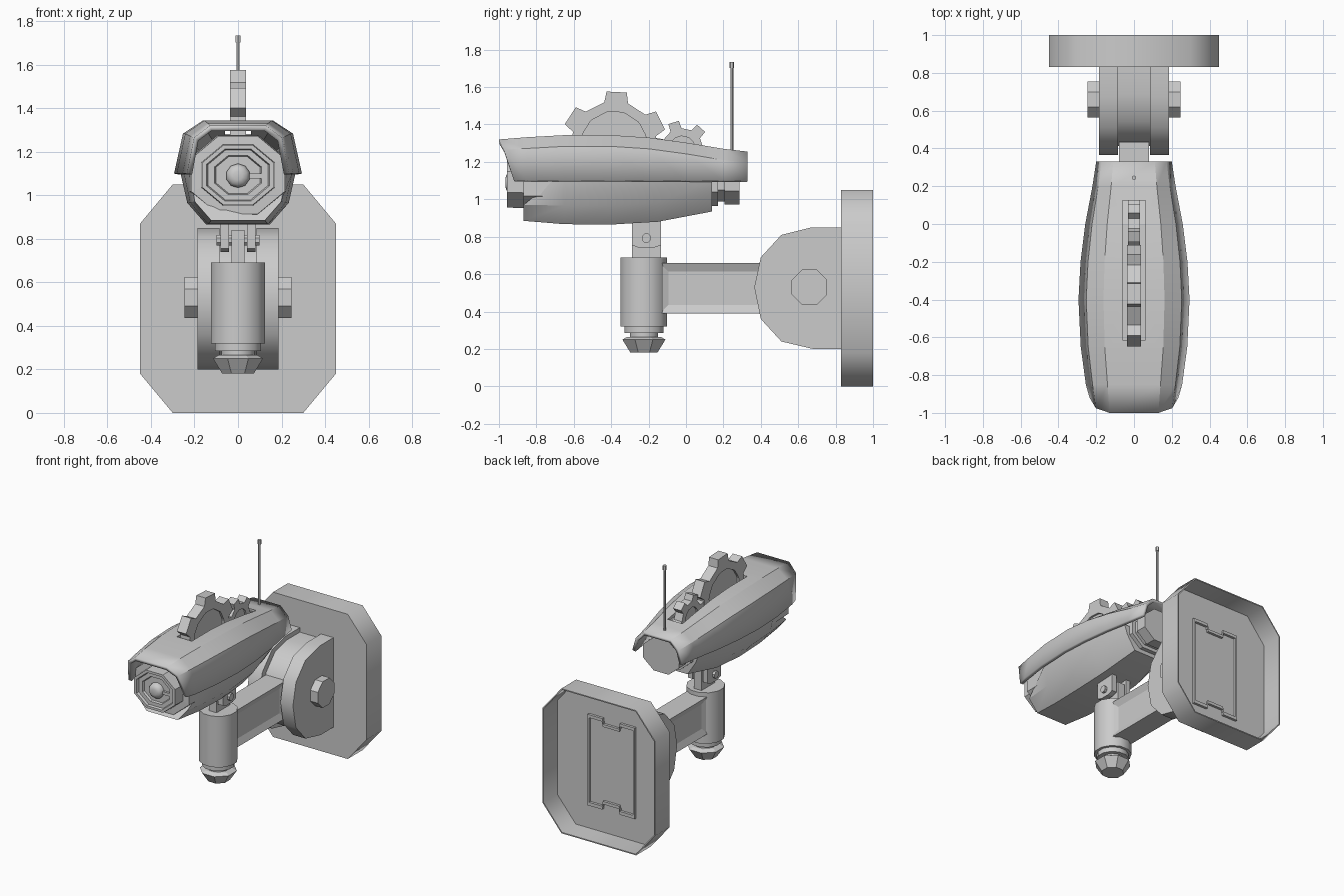
import bpy, bmesh, math

cube = bpy.data.objects.get("Cube")
if cube:
    bpy.data.objects.remove(cube, do_unlink=True)

GREY = (0.6, 0.6, 0.6, 1)
grey = bpy.data.materials.new("plain grey")
grey.use_nodes = True
grey.diffuse_color = GREY
grey.node_tree.nodes["Principled BSDF"].inputs["Base Color"].default_value = GREY


def place(axis, pos, u, v):
    return {"x": (pos, u, v), "y": (u, pos, v), "z": (u, v, pos)}[axis]


def ring(axis, pos, ru, rv, n=8, c=(0, 0)):
    """Polygon with flat sides at distance ru, rv from its centre."""
    k = 1 / math.cos(math.pi / n)
    angles = [(i + 0.5) * math.tau / n for i in range(n)]
    return [place(axis, pos, c[0] + ru * k * math.cos(a), c[1] + rv * k * math.sin(a)) for a in angles]


def outline(axis, pos, pts, scale=1, c=(0, 0)):
    return [place(axis, pos, c[0] + (u - c[0]) * scale, c[1] + (v - c[1]) * scale) for u, v in pts]


def loft(name, rings, closed=True, caps=True, smooth=25):
    """Skin a row of rings with quads."""
    bm = bmesh.new()
    rows = [[bm.verts.new(p) for p in r] for r in rings]
    n = len(rows[0])
    for a, b in zip(rows, rows[1:]):
        for i in range(n if closed else n - 1):
            j = (i + 1) % n
            bm.faces.new((a[i], a[j], b[j], b[i]))
    if closed and caps:
        bm.faces.new(rows[0])
        bm.faces.new(rows[-1])
    if closed:
        bmesh.ops.recalc_face_normals(bm, faces=bm.faces)
    return finish(name, bm, smooth)


def finish(name, bm, smooth=0):
    me = bpy.data.meshes.new(name)
    bm.to_mesh(me)
    bm.free()
    me.materials.append(grey)
    ob = bpy.data.objects.new(name, me)
    bpy.context.collection.objects.link(ob)
    if smooth:
        bpy.ops.object.select_all(action="DESELECT")
        ob.select_set(True)
        bpy.context.view_layer.objects.active = ob
        bpy.ops.object.shade_smooth_by_angle(angle=math.radians(smooth))
    return ob


def box(name, x, y, z):
    pts = [(x[0], y[0]), (x[1], y[0]), (x[1], y[1]), (x[0], y[1])]
    return loft(name, [outline("z", h, pts) for h in z], smooth=0)


# Wall plate: shallow tray with cut corners, open at the back
half = [(0.45, 0.18), (0.45, 0.87), (0.3, 1.05)]
plate = [(0.3, 0)] + half + [(-x, z) for x, z in reversed(half)] + [(-0.3, 0)]
mid = (0, 0.525)
loft("wall_plate", [outline("y", 0.83, plate), outline("y", 1.0, plate),
                    outline("y", 1.0, plate, 0.985, mid), outline("y", 0.842, plate, 0.985, mid)], smooth=55)

# Notched frame on the back of the plate
side = [(0.07, 0.22), (0.07, 0.18), (0.19, 0.18), (0.19, 0.84), (0.07, 0.84), (0.07, 0.8)]
frame = side + [(-x, z) for x, z in reversed(side)]
loft("back_frame", [outline("y", y, frame, s, mid)
                    for y, s in ((0.838, 1), (0.86, 1), (0.86, 0.93), (0.838, 0.93))], caps=False, smooth=0)

# Wall joint: two rounded cheeks around a slightly smaller core
joint = [(0.84, 0.85), (0.67, 0.85), (0.51, 0.81), (0.4, 0.69), (0.365, 0.53),
         (0.4, 0.36), (0.51, 0.24), (0.68, 0.2), (0.84, 0.2)]
for s, label in ((1, "left"), (-1, "right")):
    loft(label + "_joint_cheek", [outline("x", s * x, joint) for x in (0.085, 0.185)], smooth=40)
    loft(label + "_joint_bolt", [ring("x", s * x, 0.095, 0.095, 8, (0.66, 0.53)) for x in (0.18, 0.245)], smooth=0)
loft("joint_core", [outline("x", x, joint, 0.9, (0.84, 0.525)) for x in (-0.085, 0.085)], smooth=40)

# Arm with a recessed panel on each side
arm = box("arm", (-0.08, 0.08), (-0.14, 0.435), (0.39, 0.66))
bm = bmesh.new()
bm.from_mesh(arm.data)
bm.normal_update()
sides = [f for f in bm.faces if abs(f.normal.x) > 0.9]
bmesh.ops.inset_individual(bm, faces=sides, thickness=0.065)
bmesh.ops.translate(bm, verts=list({v for f in sides[:1] for v in f.verts}),
                    vec=(-0.02 * sides[0].normal.x, 0, 0))
bmesh.ops.translate(bm, verts=list({v for f in sides[1:] for v in f.verts}),
                    vec=(-0.02 * sides[1].normal.x, 0, 0))
bm.to_mesh(arm.data)
bm.free()

# Upright post, neck and faceted knob
POST = (0, -0.225)


def turned(name, steps, n, smooth):
    loft(name, [ring("z", z, r, r, n, POST) for z, r in steps], smooth=smooth)


turned("post", [(0.32, 0.124), (0.69, 0.124)], 12, 35)
turned("post_neck", [(0.24, 0.075), (0.285, 0.075), (0.285, 0.105), (0.325, 0.105)], 12, 35)
turned("post_knob", [(0.18, 0.072), (0.25, 0.115), (0.265, 0.09)], 8, 0)

# Tilt hinge under the head
tab = [(-0.288, 0.9), (-0.288, 0.755), (-0.25, 0.74), (-0.175, 0.74), (-0.135, 0.755), (-0.135, 0.9)]
box("hinge_tongue", (-0.03, 0.03), (-0.288, -0.135), (0.68, 0.84))
for s, label in ((1, "left"), (-1, "right")):
    loft(label + "_hinge_cheek", [outline("x", s * x, tab) for x in (0.042, 0.08)], smooth=0)
    loft(label + "_hinge_screw", [ring("x", s * x, 0.024, 0.024, 8, (-0.212, 0.793))
                                  for x in (0.02, 0.098)], smooth=0)

# Core of the head, stepped front and rear
core = [(-0.925, 0.05), (-0.925, 0.085), (-0.94, 0.09), (-0.94, 0.115), (-0.957, 0.12), (-0.957, 0.137),
        (-0.87, 0.14), (-0.868, 0.18), (-0.7, 0.185), (-0.4, 0.185), (0.0, 0.165), (0.14, 0.13),
        (0.17, 0.13), (0.17, 0.106), (0.205, 0.106), (0.205, 0.12), (0.285, 0.12)]
loft("head_core", [ring("y", y, 1.2 * r, r, 8, (0, 1.093)) for y, r in core], smooth=0)
loft("lens", [ring("y", y, r, r, 10, (0, 1.09)) for y, r in
              ((-0.9, 0.053), (-0.94, 0.053), (-0.96, 0.04), (-0.966, 0.02))], smooth=50)
box("lens_tab", (0.05, 0.115), (-0.94, -0.92), (1.078, 1.1))


def section(hw, fracs, zs, ys):
    """Half profile from the rim to the ridge, mirrored across x."""
    left = [(-hw * f, y, z) for f, y, z in zip(fracs, ys, zs)]
    return left + [(-x, y, z) for x, y, z in reversed(left)]


# Lower hull
hull = [section(0.225, (1, 0.88, 0.55), (1.1, 0.97, 0.885), (-0.71, -0.868, -0.87))]
for y, hw, zb in ((-0.65, 0.25, 0.867), (-0.4, 0.265, 0.865), (-0.15, 0.255, 0.88), (0.14, 0.2, 0.935)):
    hull.append(section(hw, (1, 0.88, 0.55), (1.105, zb + 0.1, zb), (y,) * 3))
loft("head_hull", hull, smooth=28)

# Lid shell with a slanted front
lid = [section(0.235, (1, 0.86, 0.55), (1.1, 1.265, 1.32), (-0.92, -0.975, -1))]
for y, hw, zt in ((-0.85, 0.255, 1.332), (-0.65, 0.282, 1.343), (-0.4, 0.294, 1.343),
                  (-0.2, 0.283, 1.33), (0.0, 0.258, 1.303), (0.2, 0.22, 1.27), (0.33, 0.2, 1.255)):
    lid.append(section(hw, (1, 0.86, 0.55), (1.1, zt - 0.06, zt), (y,) * 3))
shell = loft("head_lid", lid, closed=False, smooth=28)
solid = shell.modifiers.new("thickness", "SOLIDIFY")
solid.thickness = 0.025
solid.offset = -1

# Slot in the lid for the gears
cutter = box("slot_cutter", (-0.06, 0.06), (-0.615, 0.125), (1.2, 1.5))
cutter.hide_render = True
cutter.hide_set(True)
cutter.display_type = "WIRE"
cut = shell.modifiers.new("slot", "BOOLEAN")
cut.operation = "DIFFERENCE"
cut.solver = "EXACT"
cut.object = cutter


def gear(name, c, root, tip, hub, width, phase, teeth=6):
    outer, inner = [], []
    for i in range(teeth):
        for off, r in ((-16, root), (-11, tip), (11, tip), (16, root)):
            a = math.radians(phase + off + i * 360 / teeth)
            outer.append((c[0] + r * math.cos(a), c[1] + r * math.sin(a)))
            inner.append((c[0] + hub * math.cos(a), c[1] + hub * math.sin(a)))
    w, d = width, width * 0.6
    loft(name, [outline("x", x, p) for x, p in
                ((d, inner), (w, inner), (w, outer), (-w, outer), (-w, inner), (-d, inner))], smooth=0)


gear("large_gear", (-0.385, 1.295), 0.23, 0.284, 0.175, 0.037, 87)
gear("small_gear", (-0.02, 1.268), 0.112, 0.153, 0.07, 0.032, 48)

# Antenna
for name, r, z in (("antenna_rod", 0.007, (1.25, 1.71)), ("antenna_tip", 0.011, (1.703, 1.735))):
    loft(name, [ring("z", h, r, r, 6, (0, 0.245)) for h in z], smooth=0)
